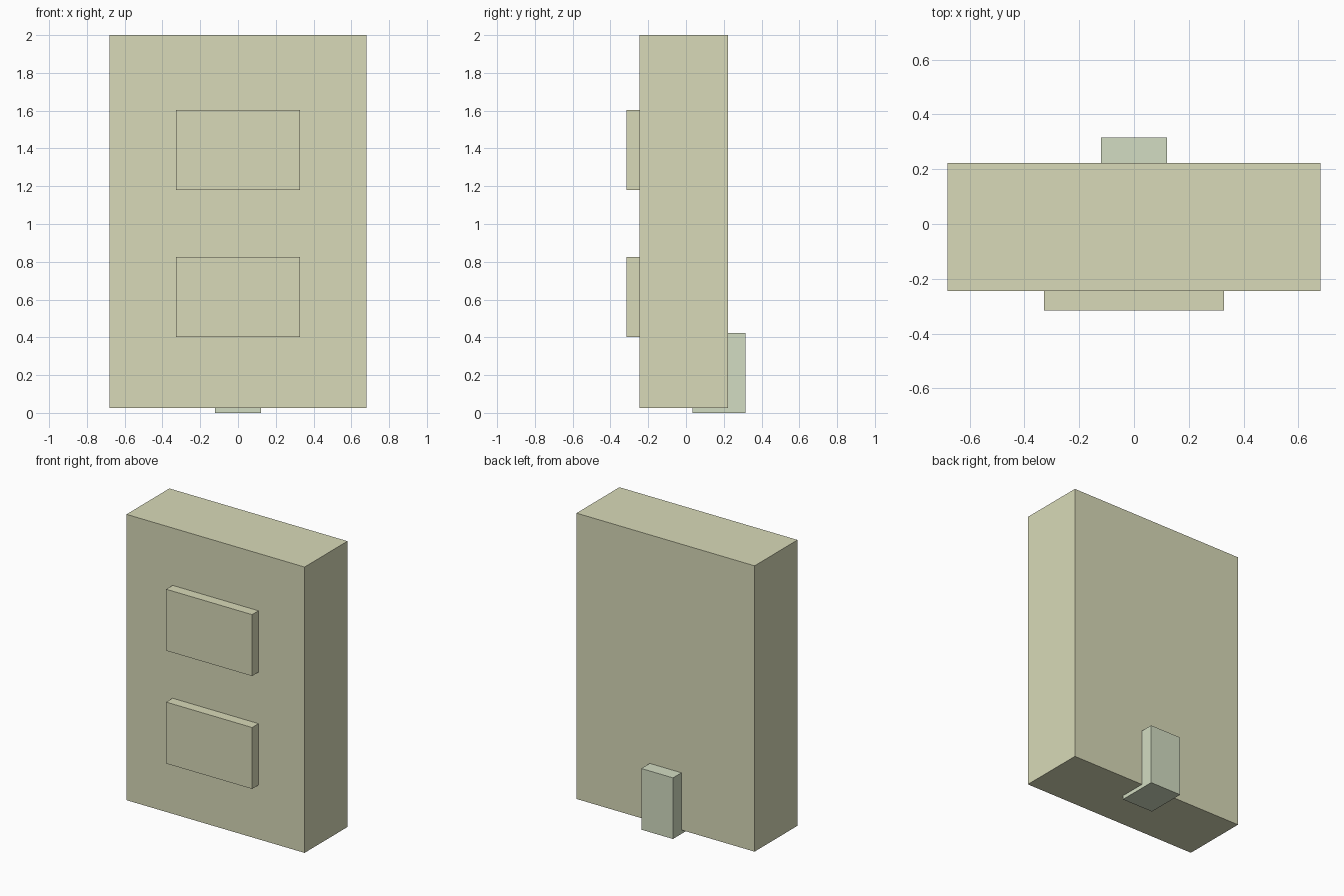
import bpy

if "Cube" in bpy.data.objects:
    bpy.data.objects.remove(bpy.data.objects["Cube"])


def material(name, rgb):
    mat = bpy.data.materials.new(name)
    mat.diffuse_color = (*rgb, 1.0)
    mat.use_nodes = True
    mat.node_tree.nodes["Principled BSDF"].inputs["Base Color"].default_value = mat.diffuse_color
    return mat


def box(name, half_x, y, z, mat):
    """Box centred on x = 0, spanning the given y and z ranges."""
    bpy.ops.mesh.primitive_cube_add(
        size=1, location=(0, (y[0] + y[1]) / 2, (z[0] + z[1]) / 2))
    obj = bpy.context.object
    obj.name = obj.data.name = name
    obj.scale = (2 * half_x, y[1] - y[0], z[1] - z[0])
    bpy.ops.object.transform_apply(location=False, rotation=False, scale=True)
    obj.data.materials.append(mat)
    return obj


cream = material("cream", (0.69, 0.70, 0.48))
pale_green = material("pale_green", (0.65, 0.72, 0.54))

# Main slab
box("body", 0.68, (-0.245, 0.223), (0.027, 2.0), cream)

# Raised panels on the front, slightly sunk into the slab
for name, bottom in (("lower_panel", 0.401), ("upper_panel", 1.18)):
    box(name, 0.328, (-0.315, -0.24), (bottom, bottom + 0.424), cream)

# Block at the back that reaches under the slab
box("rear_block", 0.121, (0.034, 0.315), (0.0, 0.422), pale_green)
